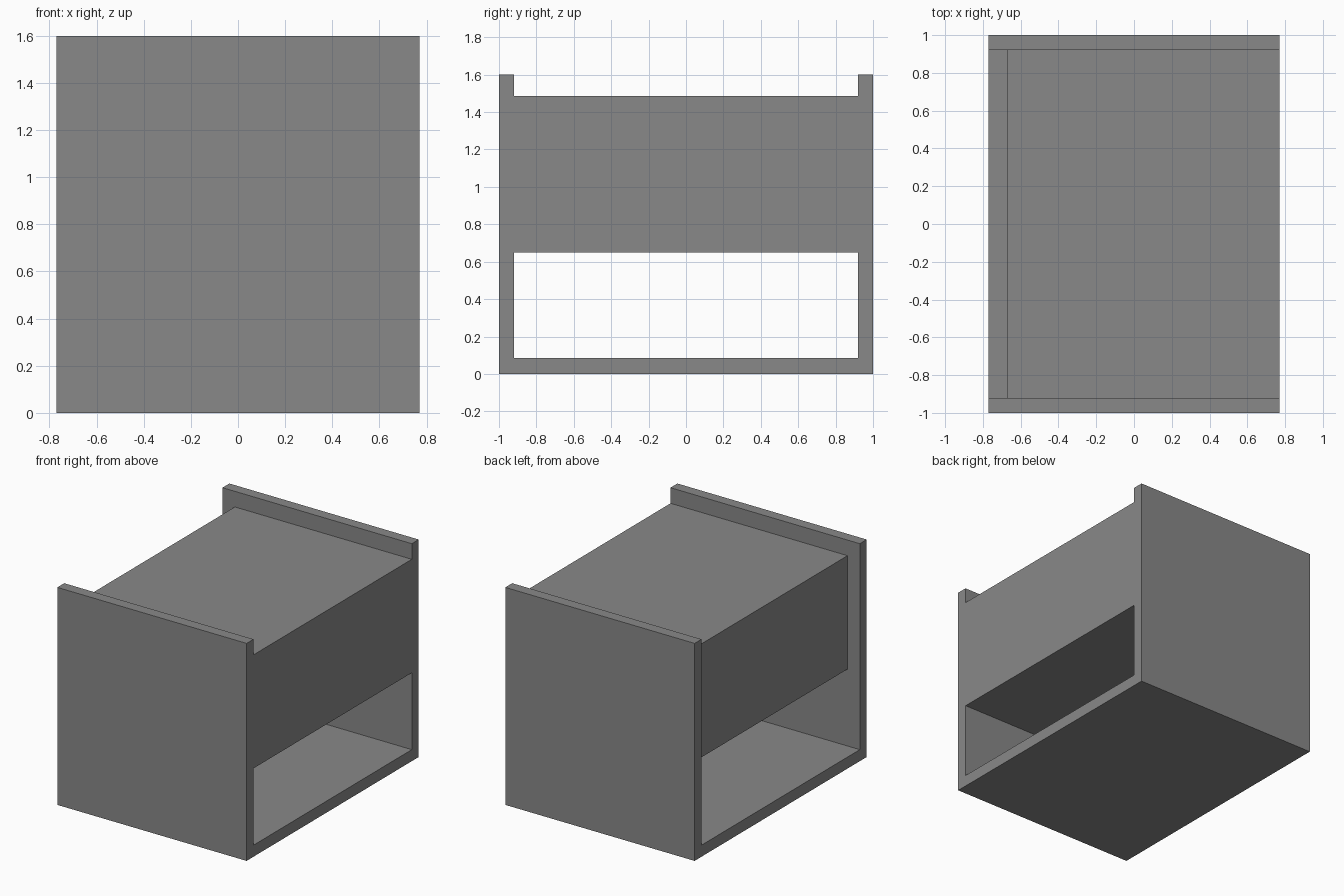
import bpy

# Remove the default cube
cube = bpy.data.objects.get("Cube")
if cube:
    bpy.data.objects.remove(cube, do_unlink=True)

# Single grey finish
GREY = (0.25, 0.25, 0.25, 1.0)
grey = bpy.data.materials.new("plain grey")
grey.use_nodes = True
grey.diffuse_color = GREY
grey.node_tree.nodes["Principled BSDF"].inputs["Base Color"].default_value = GREY


def box(name, low, high):
    """Axis-aligned box between two corners."""
    centre = [(a + b) / 2 for a, b in zip(low, high)]
    bpy.ops.mesh.primitive_cube_add(size=1, location=centre)
    obj = bpy.context.object
    obj.name = name
    obj.scale = [b - a for a, b in zip(low, high)]
    bpy.ops.object.transform_apply(location=False, rotation=False, scale=True)
    obj.data.materials.append(grey)
    return obj


HALF_WIDTH, HALF_DEPTH, HEIGHT = 0.77, 1.0, 1.6
INNER = 0.92        # inside faces of the two upright panels
BASE_TOP = 0.085

# Upright end panels
box("front_panel", (-HALF_WIDTH, -HALF_DEPTH, 0), (HALF_WIDTH, -INNER, HEIGHT))
box("back_panel", (-HALF_WIDTH, INNER, 0), (HALF_WIDTH, HALF_DEPTH, HEIGHT))

# Bottom board between the panels
box("bottom_board", (-HALF_WIDTH, -INNER, 0), (HALF_WIDTH, INNER, BASE_TOP))

# Raised cabinet block, set back on one side
box("cabinet_block", (-0.67, -INNER, 0.65), (HALF_WIDTH, INNER, 1.485))
